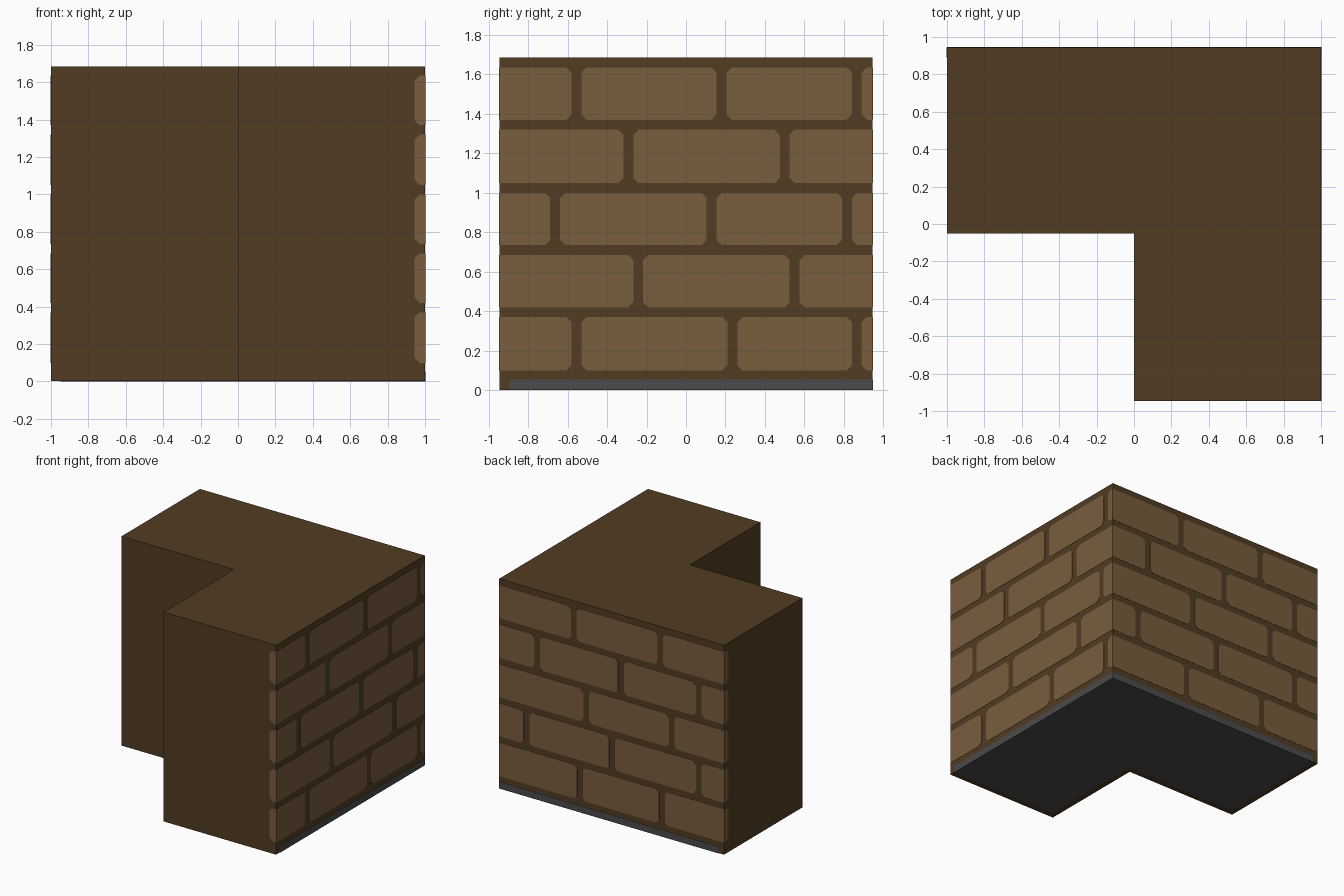
import bpy, bmesh
from mathutils import Vector

if "Cube" in bpy.data.objects:
    bpy.data.objects.remove(bpy.data.objects["Cube"])

X, Y, H = 1.0, 0.945, 1.685   # half width, half depth, height
T = 0.002                     # thickness of the painted brick plates
WRAP = 0.055                  # how far bricks show on the wall ends


def material(name, rgb):
    m = bpy.data.materials.new(name)
    m.diffuse_color = (*rgb, 1)
    m.use_nodes = True
    m.node_tree.nodes["Principled BSDF"].inputs["Base Color"].default_value = m.diffuse_color
    return m


mortar = material("dark brown mortar", (0.083, 0.045, 0.0165))
brick = material("light brown brick", (0.190, 0.110, 0.048))
grey = material("dark grey base", (0.070, 0.070, 0.072))


def prism(bm, points, offset):
    """Extrude a flat outline along an offset into a closed solid."""
    a = [bm.verts.new(p) for p in points]
    b = [bm.verts.new(Vector(p) + Vector(offset)) for p in points]
    bm.faces.new(a)
    bm.faces.new(b[::-1])
    for i in range(len(a)):
        j = (i + 1) % len(a)
        bm.faces.new((a[i], b[i], b[j], a[j]))


def finish(name, bm, mat):
    bmesh.ops.recalc_face_normals(bm, faces=bm.faces[:])
    mesh = bpy.data.meshes.new(name)
    bm.to_mesh(mesh)
    bm.free()
    mesh.materials.append(mat)
    ob = bpy.data.objects.new(name, mesh)
    bpy.context.collection.objects.link(ob)


def l_block(name, pts, z0, z1, mat):
    bm = bmesh.new()
    prism(bm, [(x, y, z0) for x, y in pts], (0, 0, z1 - z0))
    finish(name, bm, mat)


# L-shaped corner wall
l_block("wall_body", [(-X, -0.05), (0, -0.05), (0, -Y), (X, -Y), (X, Y), (-X, Y)],
        T, H, mortar)
# Grey base, set in from the plain walls, showing on the brick sides and below
l_block("base_plate", [(-0.95, 0), (0.05, 0), (0.05, -0.895), (X + T, -0.895),
                       (X + T, Y + T), (-0.95, Y + T)], 0, 0.053, grey)

# Brick courses, bottom to top
rows = [(0.10, 0.37), (0.42, 0.685), (0.735, 1.0), (1.05, 1.32), (1.37, 1.635)]
# Left edge of each mortar gap, per course
right_gaps = [(-0.58, 0.21, 0.84), (-0.267, 0.525), (-0.688, 0.105, 0.79),
              (-0.317, 0.475), (-0.58, 0.155, 0.84)]
back_gaps = [(-0.475, 0.255), (-0.80, -0.03, 0.73), (-0.56, 0.20),
             (-0.80, -0.11, 0.635), (-0.46, 0.31)]
GAP = 0.05


def outline(u0, u1, z0, z1, cut0, cut1, c=0.026):
    """Brick outline with clipped corners on the chosen ends."""
    left = [(u0, z1 - c), (u0, z0 + c), (u0 + c, z0)] if cut0 else [(u0, z1), (u0, z0)]
    right = [(u1 - c, z0), (u1, z0 + c), (u1, z1 - c), (u1 - c, z1)] if cut1 \
        else [(u1, z0), (u1, z1)]
    return left + right + ([(u0 + c, z1)] if cut0 else [])


def brick_face(name, gaps, lo, hi, place, offset):
    bm = bmesh.new()
    for (z0, z1), row in zip(rows, gaps):
        starts = [lo] + [g + GAP for g in row]
        ends = list(row) + [hi]
        for u0, u1 in zip(starts, ends):
            prism(bm, [place(u, z) for u, z in
                       outline(u0, u1, z0, z1, u0 != lo, u1 != hi)], offset)
    finish(name, bm, brick)


def brick_ends(name, lo, hi, place, offset):
    bm = bmesh.new()
    for z0, z1 in rows:
        prism(bm, [place(u, z) for u, z in outline(lo, hi, z0, z1, True, False)], offset)
    finish(name, bm, brick)


# Bricks on the two outer walls
brick_face("right_bricks", right_gaps, -Y, Y, lambda u, z: (X, u, z), (T, 0, 0))
brick_face("back_bricks", back_gaps, -X, X, lambda u, z: (u, Y, z), (0, T, 0))
# Brick ends wrapping onto the front and left end faces
brick_ends("front_brick_ends", X - WRAP, X, lambda u, z: (u, -Y, z), (0, -T, 0))
brick_ends("left_brick_ends", Y - WRAP, Y, lambda u, z: (-X, u, z), (-T, 0, 0))
